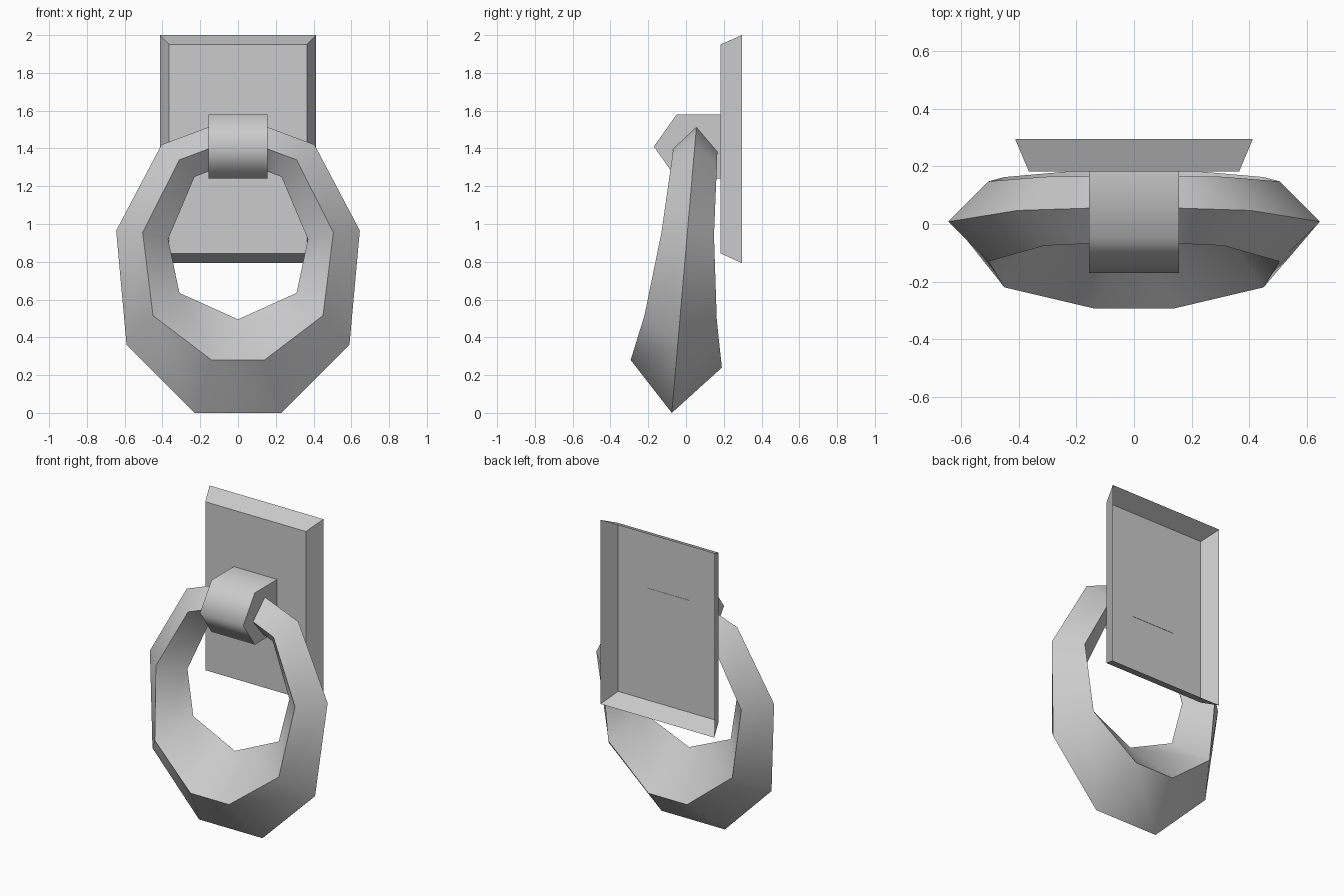
import bpy
import bmesh
import math

default_cube = bpy.data.objects.get("Cube")
if default_cube:
    bpy.data.objects.remove(default_cube, do_unlink=True)

# One plain metal for every part
metal = bpy.data.materials.new("grey_metal")
metal.use_nodes = True
grey = (0.6, 0.6, 0.6, 1)
metal.diffuse_color = grey
metal.node_tree.nodes["Principled BSDF"].inputs["Base Color"].default_value = grey


def finish(name, bm, smooth_angle=None):
    """Turn a bmesh into a named object with consistent normals."""
    bmesh.ops.remove_doubles(bm, verts=bm.verts, dist=0.0005)
    bmesh.ops.recalc_face_normals(bm, faces=bm.faces)
    mesh = bpy.data.meshes.new(name)
    bm.to_mesh(mesh)
    bm.free()
    mesh.materials.append(metal)
    obj = bpy.data.objects.new(name, mesh)
    bpy.context.collection.objects.link(obj)
    if smooth_angle:
        bpy.ops.object.select_all(action="DESELECT")
        obj.select_set(True)
        bpy.context.view_layer.objects.active = obj
        bpy.ops.object.shade_smooth_by_angle(angle=math.radians(smooth_angle))
    return obj


def bridge(bm, first, second):
    """Join two matching closed loops of vertices with quads."""
    count = len(first)
    for i in range(count):
        j = (i + 1) % count
        bm.faces.new((first[i], first[j], second[j], second[i]))


# Wall plate: thin shell with sloping rims, open at the back
def plate_loop(bm, half_width, low, high, y):
    corners = ((-half_width, low), (half_width, low),
               (half_width, high), (-half_width, high))
    return [bm.verts.new((x, y, z)) for x, z in corners]


bm = bmesh.new()
face_loop = plate_loop(bm, 0.365, 0.845, 1.95, 0.182)
rim_loop = plate_loop(bm, 0.413, 0.793, 2.0, 0.296)
front = bm.faces.new(face_loop)
bridge(bm, face_loop, rim_loop)
wall_plate = finish("wall_plate", bm)
if wall_plate.data.polygons[0].normal.y > 0:
    wall_plate.data.flip_normals()

# Hinge block: pointed profile extruded sideways, holding the ring
hinge_profile = [(0.184, 1.58), (-0.05, 1.58), (-0.17, 1.41),
                 (-0.05, 1.24), (0.184, 1.24)]
bm = bmesh.new()
left, right = [[bm.verts.new((x, y, z)) for y, z in hinge_profile]
               for x in (0.157, -0.157)]
bm.faces.new(left)
bm.faces.new(right)
bridge(bm, left, right)
finish("hinge_block", bm, 75)


# Knocker ring: diamond section, thickening towards the bottom
def lean(z):
    return -0.075 + 0.086 * z


# Each station: outer (x, z), front (x, y, z), inner (x, z), rear (y, z)
stations = [
    ((0.15, 1.515), (0.15, -0.068, 1.40), (0.15, 1.28), (0.166, 1.385)),
    ((0.405, 1.42), (0.31, -0.075, 1.34), (0.23, 1.25), (0.164, 1.32)),
    ((0.645, 0.965), (0.505, -0.13, 0.955), (0.37, 0.92), (0.148, 0.94)),
    ((0.59, 0.36), (0.45, -0.22, 0.515), (0.31, 0.635), (0.163, 0.49)),
    ((0.23, 0.0), (0.14, -0.293, 0.28), (0.0, 0.495), (0.19, 0.24)),
]


def diamond(bm, station, side):
    outer, front, inner, rear = station
    points = ((outer[0], lean(outer[1]), outer[1]), front,
              (inner[0], lean(inner[1]), inner[1]), (front[0], *rear))
    return [bm.verts.new((side * x, y, z)) for x, y, z in points]


bm = bmesh.new()
loops = [diamond(bm, s, 1) for s in stations]
loops += [diamond(bm, s, -1) for s in reversed(stations)]
for i, loop in enumerate(loops):
    bridge(bm, loop, loops[(i + 1) % len(loops)])
finish("knocker_ring", bm, 70)
